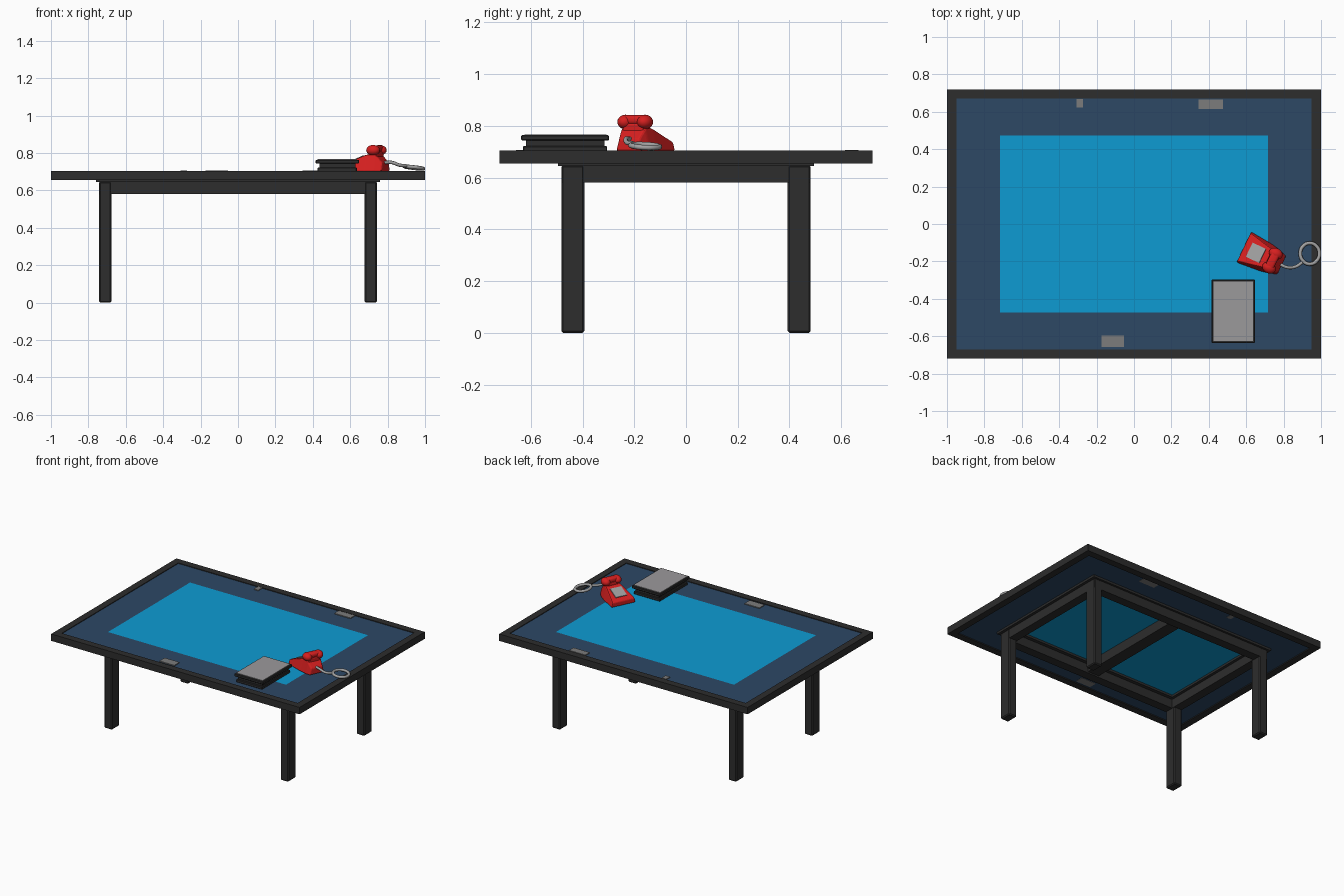
import bpy, bmesh, math
from mathutils import Matrix, Vector

if "Cube" in bpy.data.objects:
    bpy.data.objects.remove(bpy.data.objects["Cube"])


def material(name, rgb):
    m = bpy.data.materials.new(name)
    m.diffuse_color = (*rgb, 1)
    m.use_nodes = True
    m.node_tree.nodes["Principled BSDF"].inputs["Base Color"].default_value = m.diffuse_color
    return m


BLACK = material("charcoal", (0.026, 0.026, 0.026))
NAVY = material("dark_blue_glass", (0.026, 0.065, 0.13))
BLUE = material("bright_blue_glass", (0.004, 0.33, 0.65))
RED = material("phone_red", (0.68, 0.014, 0.014))
GREY = material("patch_grey", (0.20, 0.20, 0.20))
LIGHT = material("cover_grey", (0.33, 0.32, 0.33))
PLATE = material("cord_grey", (0.36, 0.36, 0.36))


def finish(name, bm, mat, matrix=None, bevel=0, segments=1, smooth=False):
    bmesh.ops.recalc_face_normals(bm, faces=bm.faces)
    if bevel:
        bmesh.ops.bevel(bm, geom=bm.edges[:], offset=bevel, segments=segments,
                        profile=0.5, affect='EDGES')
    if matrix:
        bm.transform(matrix)
    me = bpy.data.meshes.new(name)
    bm.to_mesh(me)
    bm.free()
    me.materials.append(mat)
    ob = bpy.data.objects.new(name, me)
    bpy.context.collection.objects.link(ob)
    if smooth:
        for p in me.polygons:
            p.use_smooth = True
    return ob


def box(name, lo, hi, mat, matrix=None, **kw):
    bm = bmesh.new()
    lo, hi = Vector(lo), Vector(hi)
    bmesh.ops.create_cube(bm, size=1, matrix=Matrix.Translation((lo + hi) / 2)
                          @ Matrix.Diagonal((*(hi - lo), 1)))
    return finish(name, bm, mat, matrix, **kw)


def ring(name, ox, oy, ix, iy, z0, z1, mat):
    """Rectangular frame with a rectangular hole."""
    bm = bmesh.new()
    signs = [(-1, -1), (1, -1), (1, 1), (-1, 1)]
    loops = [[bm.verts.new((sx * w, sy * d, z)) for sx, sy in signs]
             for w, d, z in ((ox, oy, z0), (ox, oy, z1), (ix, iy, z1), (ix, iy, z0))]
    for i in range(4):
        a, b = loops[i], loops[(i + 1) % 4]
        for j in range(4):
            k = (j + 1) % 4
            bm.faces.new((a[j], a[k], b[k], b[j]))
    return finish(name, bm, mat)


def tube(name, pts, radius, mat, cyclic=False):
    cu = bpy.data.curves.new(name, 'CURVE')
    cu.dimensions = '3D'
    cu.bevel_depth = radius
    cu.bevel_resolution = 2
    cu.resolution_u = 4
    sp = cu.splines.new('BEZIER')
    sp.bezier_points.add(len(pts) - 1)
    for bp, p in zip(sp.bezier_points, pts):
        bp.co = p
        bp.handle_left_type = bp.handle_right_type = 'AUTO'
    sp.use_cyclic_u = cyclic
    cu.use_fill_caps = True
    cu.materials.append(mat)
    ob = bpy.data.objects.new(name, cu)
    bpy.context.collection.objects.link(ob)
    return ob


# Table top: dark rim, navy border glass, bright centre glass
ring("table_rim", 1.0, 0.72, 0.95, 0.67, 0.655, 0.705, BLACK)
ring("glass_border", 0.95, 0.67, 0.717, 0.472, 0.662, 0.700, NAVY)
box("glass_centre", (-0.717, -0.472, 0.662), (0.717, 0.472, 0.700), BLUE)

# Grey patches set through the glass border
for i, (x, y, w, d) in enumerate([(0.41, 0.64, 0.13, 0.05), (-0.29, 0.645, 0.035, 0.045),
                                  (-0.113, -0.627, 0.12, 0.06)]):
    box(f"glass_patch_{i}", (x - w / 2, y - d / 2, 0.660),
        (x + w / 2, y + d / 2, 0.706), GREY)

# Underframe: thin plate, apron, cross bar and legs
ring("underframe_plate", 0.76, 0.495, 0.655, 0.39, 0.645, 0.661, BLACK)
ring("apron", 0.74, 0.48, 0.675, 0.415, 0.58, 0.646, BLACK)
box("cross_bar", (-0.045, -0.42, 0.59), (0.045, 0.42, 0.661), BLACK)
for sx, side in ((-1, "left"), (1, "right")):
    for sy, end in ((-1, "front"), (1, "back")):
        xs, ys = sorted((sx * 0.677, sx * 0.742)), sorted((sy * 0.393, sy * 0.482))
        box(f"{end}_{side}_leg", (xs[0], ys[0], 0), (xs[1], ys[1], 0.648),
            BLACK, bevel=0.007)

# Book stack: lower book, narrow waist, upper cover with grey top
box("lower_book", (0.425, -0.63, 0.702), (0.635, -0.305, 0.722), BLACK, bevel=0.003)
box("book_pages", (0.437, -0.618, 0.720), (0.628, -0.315, 0.747), BLACK)
box("upper_book", (0.415, -0.637, 0.743), (0.647, -0.297, 0.764), BLACK, bevel=0.004)
box("book_top_panel", (0.424, -0.625, 0.760), (0.636, -0.308, 0.767), LIGHT)

# Telephone: local x runs front to back, y across
PHONE = Matrix.Translation((0.685, -0.17, 0.703)) @ Matrix.Rotation(math.radians(-25.5), 4, 'Z')

# Lofted body: (position, height, half width at base, half width at top)
bm = bmesh.new()
rows = []
for u, h, wb, wt in [(-0.108, 0.034, 0.092, 0.084), (0.025, 0.088, 0.080, 0.056),
                     (0.075, 0.090, 0.070, 0.050), (0.116, 0.045, 0.055, 0.042)]:
    rows.append([bm.verts.new((u, y, z)) for y, z in ((-wb, 0), (wb, 0), (wt, h), (-wt, h))])
for a, b in zip(rows, rows[1:]):
    for j in range(4):
        k = (j + 1) % 4
        bm.faces.new((a[j], a[k], b[k], b[j]))
bm.faces.new(rows[0])
bm.faces.new(rows[-1])
finish("phone_body", bm, RED, PHONE, bevel=0.007, segments=2)

# Dial plate on the sloping front
slope = Matrix.Translation((-0.036, 0, 0.065)) @ Matrix.Rotation(math.radians(-22), 4, 'Y')
box("dial_plate", (-0.042, -0.042, -0.004), (0.042, 0.042, 0.004), PLATE, PHONE @ slope)

# Cradle neck and handset with rounded ends
box("cradle", (0.035, -0.045, 0.07), (0.085, 0.045, 0.108), RED, PHONE, bevel=0.008, segments=2)
box("handset_grip", (0.037, -0.05, 0.102), (0.085, 0.05, 0.138), RED, PHONE,
    bevel=0.014, segments=3, smooth=True)
for s, n in ((-1, "left"), (1, "right")):
    bm = bmesh.new()
    bmesh.ops.create_uvsphere(bm, u_segments=16, v_segments=10, radius=1,
                              matrix=Matrix.Translation((0.061, s * 0.042, 0.112))
                              @ Matrix.Diagonal((0.038, 0.030, 0.028, 1)))
    finish(f"handset_{n}_end", bm, RED, PHONE, smooth=True)

# Cord from the back of the phone, ending in a loop
tube("cord", [(0.78, -0.215, 0.748), (0.82, -0.232, 0.75), (0.865, -0.228, 0.735),
              (0.90, -0.205, 0.732)], 0.009, PLATE)
tube("cord_loop", [(0.94 + 0.051 * math.cos(a), -0.158 + 0.056 * math.sin(a),
                    0.722 - 0.006 * math.cos(a) - 0.003 * math.sin(a))
                   for a in (i * math.pi / 4 for i in range(8))], 0.010, PLATE, True)
